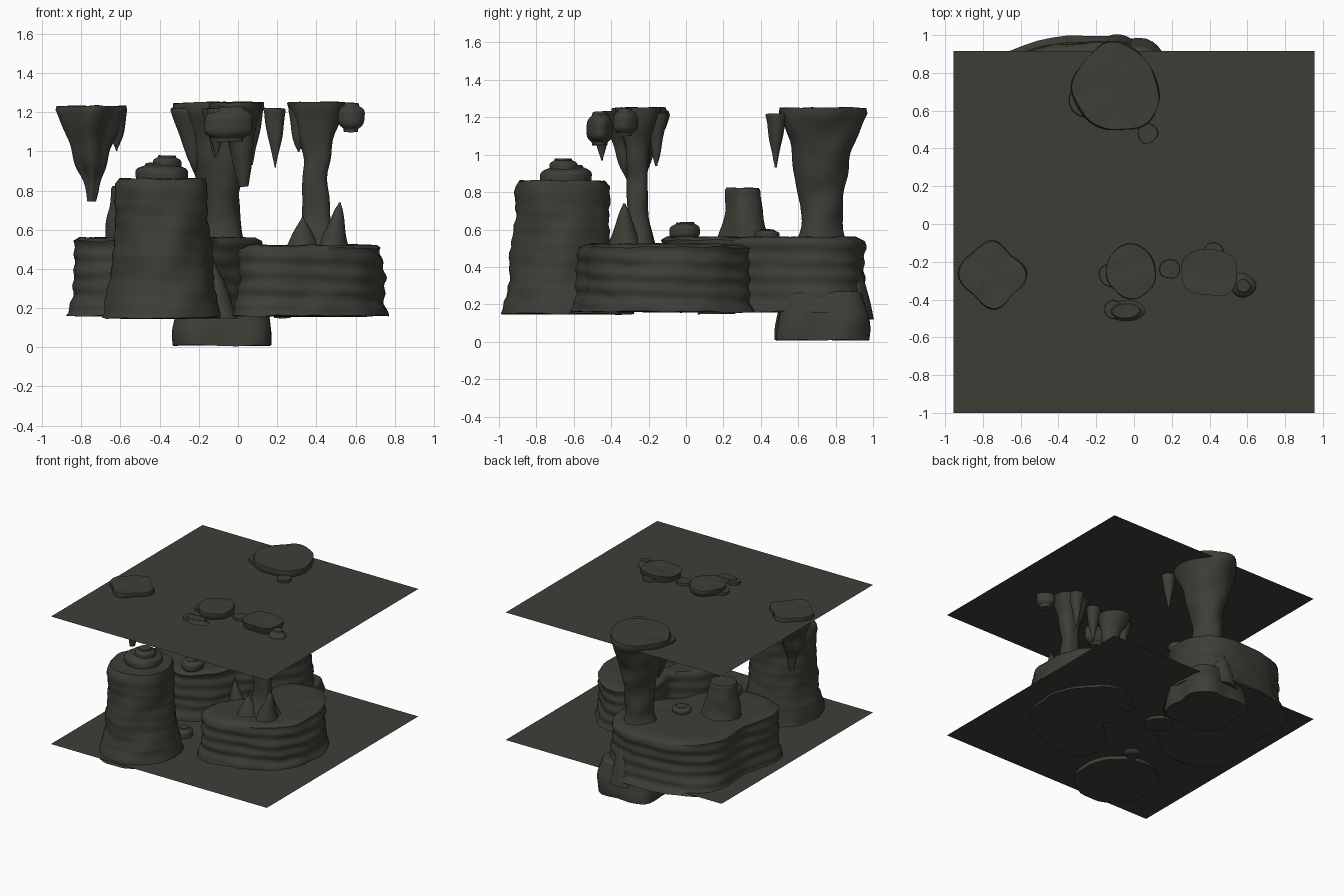
import bpy, bmesh, math, random
from mathutils import Vector, noise

random.seed(4)
default_cube = bpy.data.objects.get("Cube")
if default_cube:
    bpy.data.objects.remove(default_cube, do_unlink=True)

# the single stone colour
stone = bpy.data.materials.new("dark olive stone")
stone.use_nodes = True
colour = (0.048, 0.048, 0.039, 1)
stone.diffuse_color = colour
stone.node_tree.nodes["Principled BSDF"].inputs["Base Color"].default_value = colour

SEGMENTS = 48
LEVELS = 24


def finish(name, bm):
    mesh = bpy.data.meshes.new(name)
    bm.to_mesh(mesh)
    bm.free()
    obj = bpy.data.objects.new(name, mesh)
    bpy.context.collection.objects.link(obj)
    mesh.materials.append(stone)
    bpy.ops.object.select_all(action="DESELECT")
    obj.select_set(True)
    bpy.context.view_layer.objects.active = obj
    bpy.ops.object.shade_smooth_by_angle(angle=math.radians(50))


def radius_at(section, turn):
    """Smoothly interpolate evenly spaced radii around a full turn."""
    place = turn * len(section)
    index = int(place)
    t = place - index
    before, start, end, after = (section[(index + k) % len(section)] for k in (-1, 0, 1, 2))
    slope_in, slope_out = (end - before) / 2, (after - start) / 2
    bend = end - start
    return (start + slope_in * t + (3 * bend - 2 * slope_in - slope_out) * t ** 2
            + (slope_in + slope_out - 2 * bend) * t ** 3)


def rough_section(sides=7, jitter=0.08):
    return [1 + random.uniform(-jitter, jitter) for _ in range(sides)]


def rock(name, x, y, bottom, top, section, profile, depth=1, rough=0.02, strata=0, lean=0):
    """Stack rings of one cross-section, scaled by a profile over the height."""
    bm = bmesh.new()
    height = top - bottom
    rings = [(i / LEVELS, profile(i / LEVELS)) for i in range(LEVELS + 1)]
    rim = rings[-1][1]
    # round the upper edge, then close the top with shrinking rings
    rings[-1] = (1, rim * 0.93)
    rings += [(1, rim * shrink) for shrink in (0.8, 0.5, 0.2)]
    loops = []
    for t, scale in rings:
        loop = []
        for i in range(SEGMENTS):
            angle = math.tau * i / SEGMENTS
            radius = max(scale, 0.005) * radius_at(section, i / SEGMENTS)
            out = Vector((math.cos(angle), math.sin(angle) * depth, 0))
            point = Vector((x + lean * t, y, bottom + height * t)) + out * radius
            bump = noise.noise(point * 7) * rough + strata * math.sin(point.z * 75 + angle)
            limit = radius * 0.3
            point += out * max(-limit, min(limit, bump))
            point.z += noise.noise(point * 9) * rough / 2
            loop.append(bm.verts.new(point))
        loops.append(loop)
    for low, high in zip(loops, loops[1:]):
        for i in range(SEGMENTS):
            bm.faces.new((low[i - 1], low[i], high[i], high[i - 1]))
    bm.faces.new(loops[0][::-1])
    bm.faces.new(loops[-1])
    finish(name, bm)


def column(foot, waist, head, flare):
    """Profile that narrows from its foot to a waist and flares to its head."""
    return lambda t: waist + (foot - waist) * (1 - t) ** 5 + (head - waist) * t ** flare


def drip(name, x, y, tip, radius, lean=0):
    """Small stalactite hanging from the ceiling."""
    rock(name, x, y, tip, 1.22, rough_section(), lambda t: radius * t ** 0.7,
         rough=0.01, lean=lean)


def spike(name, x, y, bottom, tip, radius, lean=0):
    """Stalagmite narrowing upwards."""
    rock(name, x, y, bottom, tip, rough_section(), lambda t: radius * (1 - t) ** 0.8,
         rough=0.01, lean=lean)


def boulder(name, x, y, bottom, top, radius, depth=1):
    rock(name, x, y, bottom, top, rough_section(),
         lambda t: radius * max(0.6, 1 - abs(2 * t - 1) ** 4), depth, rough=0.015)


def slab(name, z):
    bm = bmesh.new()
    corners = ((-0.955, -1), (0.955, -1), (0.955, 0.915), (-0.955, 0.915))
    bm.faces.new([bm.verts.new((x, y, z)) for x, y in corners])
    finish(name, bm)


# floor and ceiling sheets
slab("cave_floor", 0.18)
slab("cave_ceiling", 1.2)

# tall bell-shaped rock with a broken cap
rock("bell_rock", -0.39, -0.66, 0.15, 0.86, rough_section(9, 0.03),
     lambda t: 0.24 + 0.07 * (1 - t) ** 3, depth=1.05, strata=0.004)
boulder("bell_cap", -0.39, -0.64, 0.82, 0.94, 0.14)
boulder("bell_cap_chip", -0.36, -0.66, 0.88, 0.98, 0.07)

# two broad layered plateaus, described by radii around their centres
layered = column(1, 0.92, 0.92, 1)
rock("right_plateau", 0.39, -0.13, 0.16, 0.52,
     [0.38, 0.42, 0.5, 0.3, 0.2, 0.57, 0.44, 0.4], layered, strata=0.006)
rock("back_plateau", -0.35, 0.38, 0.16, 0.56,
     [0.38, 0.67, 0.61, 0.6, 0.46, 0.66, 0.5, 0.3], layered, strata=0.006)

# stump, stalagmites and loose stones
rock("stump", -0.54, 0.31, 0.52, 0.82, rough_section(), column(0.15, 0.13, 0.1, 1))
spike("leaning_stone", -0.1, 0.16, 0.15, 0.48, 0.1, lean=-0.04)
spike("short_stalagmite", 0.33, -0.34, 0.48, 0.67, 0.09)
spike("tall_stalagmite", 0.48, -0.33, 0.48, 0.74, 0.09, lean=0.04)
boulder("plateau_stone", -0.4, 0, 0.54, 0.64, 0.08)
boulder("plateau_pebble", -0.27, 0.44, 0.54, 0.6, 0.07)
boulder("floor_stone", -0.25, -0.32, 0.15, 0.25, 0.07)
boulder("floor_pebble", 0.23, 0.19, 0.15, 0.24, 0.06)

# squarish boulder sunk through the floor, with a leaning peak
rock("sunken_boulder", -0.08, 0.73, 0.01, 0.27, [1, 1.25] * 4,
     lambda t: 0.24 - 0.04 * t * t)
spike("sunken_boulder_peak", -0.08, 0.9, 0.12, 0.46, 0.11)

# broad back pillar with a flared head
rock("back_pillar", -0.1, 0.72, 0.52, 1.25, [1, 1, 1.05, 1, 1, 0.95, 1, 1.1],
     column(0.13, 0.09, 0.24, 2))
drip("back_pillar_drip", -0.22, 0.66, 0.9, 0.1, lean=-0.03)
drip("back_drip", 0.07, 0.48, 0.93, 0.055)

# slim pillar standing on the right plateau
rock("slim_pillar", 0.4, -0.26, 0.48, 1.25, [1, 1.1] * 4,
     column(0.14, 0.05, 0.16, 4), depth=0.85, lean=0)
boulder("slim_pillar_knob", 0.58, -0.33, 1.1, 1.25, 0.07)
drip("slim_pillar_drip", 0.31, -0.28, 1, 0.06)
drip("slim_pillar_back_drip", 0.42, -0.16, 0.94, 0.06)

# wide stalactite on the left, diamond-shaped in plan
rock("left_stalactite", -0.75, -0.27, 0.75, 1.23, [1, 0.8] * 4,
     column(0.02, 0.04, 0.2, 1.5))
drip("left_stalactite_drip", -0.62, -0.26, 1, 0.06)

# hanging cluster in the middle
rock("middle_stalactite", 0.03, -0.25, 0.82, 1.25, rough_section(),
     column(0.02, 0.04, 0.15, 2), lean=-0.04)
drip("middle_drip", -0.12, -0.27, 0.97, 0.06)
boulder("front_knob", -0.05, -0.46, 1.05, 1.23, 0.13, depth=0.5)
drip("front_knob_drip", -0.11, -0.45, 0.97, 0.05)
drip("small_drip", 0.19, -0.24, 0.92, 0.055)
